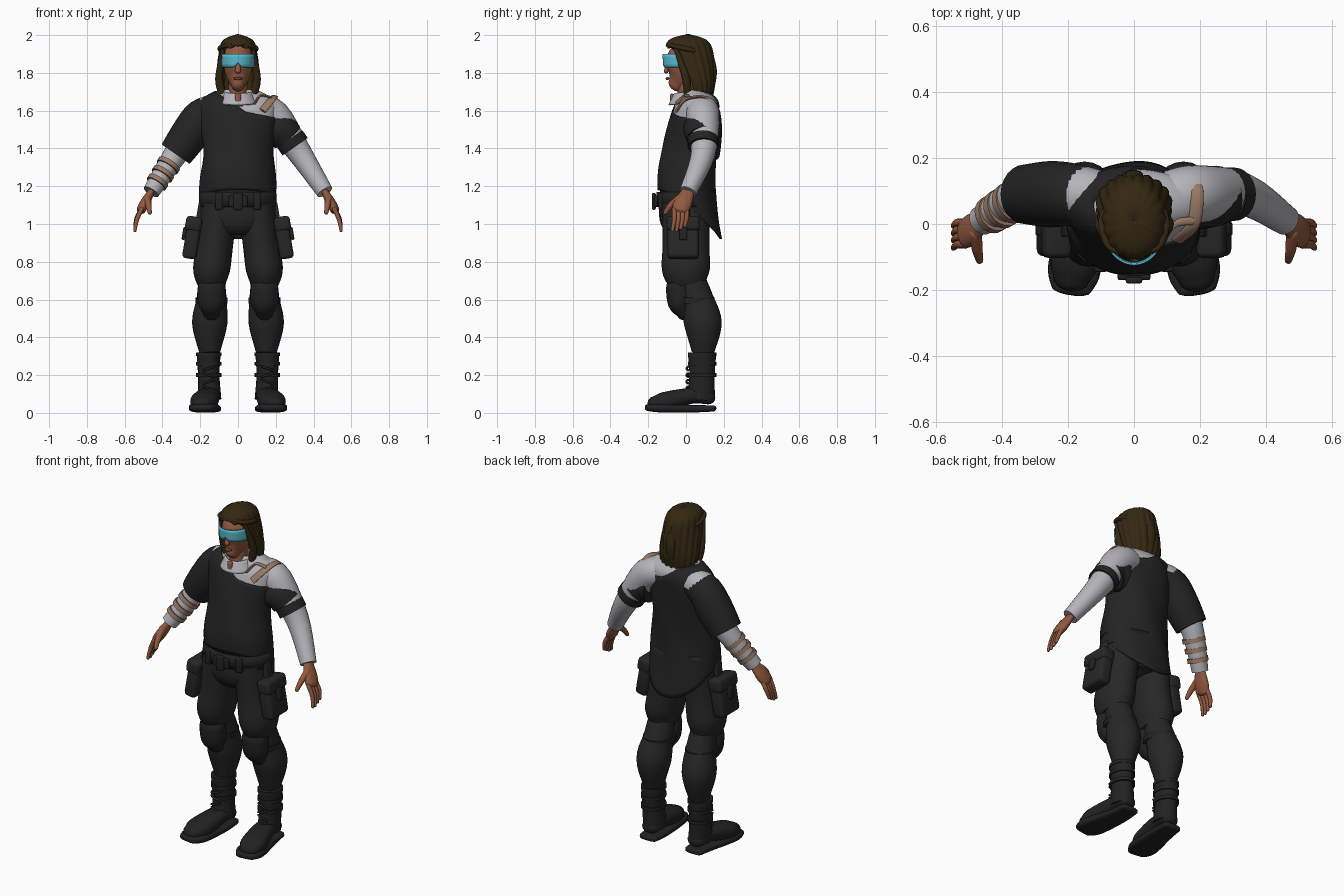
import bpy, bmesh, math
from mathutils import Vector, Matrix

if "Cube" in bpy.data.objects:
    bpy.data.objects.remove(bpy.data.objects["Cube"], do_unlink=True)


def material(name, *rgb):
    mat = bpy.data.materials.new(name)
    mat.use_nodes = True
    mat.diffuse_color = (*rgb, 1)
    mat.node_tree.nodes["Principled BSDF"].inputs["Base Color"].default_value = (*rgb, 1)
    return mat


BLACK = material("black cloth", .017, .017, .018)
DARK = material("charcoal cloth", .02, .02, .02)
BOOT = material("black leather", .016, .016, .016)
WHITE = material("pale shirt cloth", .46, .46, .49)
SKIN = material("skin", .29, .1, .05)
LIP = material("lips", .19, .06, .04)
HAIR = material("brown hair", .035, .021, .006)
TAN = material("tan wrap", .32, .19, .13)
CYAN = material("cyan visor", .1, .52, .66)
X, Y, Z = Matrix.Identity(3)
SIDES = {"left": 1, "right": -1}


def finish(name, bm, mat, thickness=0):
    """Turn a bmesh into a smooth object that keeps its sharp edges."""
    bmesh.ops.recalc_face_normals(bm, faces=bm.faces)
    mesh = bpy.data.meshes.new(name)
    bm.to_mesh(mesh)
    bm.free()
    mesh.materials.append(mat)
    for polygon in mesh.polygons:
        polygon.use_smooth = True
    mesh.set_sharp_from_angle(angle=math.radians(50))
    part = bpy.data.objects.new(name, mesh)
    bpy.context.collection.objects.link(part)
    if thickness:
        modifier = part.modifiers.new("thickness", 'SOLIDIFY')
        modifier.thickness, modifier.offset = thickness, 0


def resample(points, steps=5):
    """Catmull-Rom curve through tuples of any length."""
    curve, last = [], len(points) - 1
    for i in range(last):
        before, start, end, after = (points[min(max(i + k, 0), last)] for k in (-1, 0, 1, 2))
        for j in range(steps):
            t = j / steps
            curve.append([q + t / 2 * (r - p + t * (2*p - 5*q + 4*r - s + t * (3*(q - r) + s - p)))
                          for p, q, r, s in zip(before, start, end, after)])
    return curve + [list(points[-1])]


def tube(name, path, radii, mat, ref=Y, flat=1, side=1, dome=False, power=1, sides=24):
    """Sweep an ellipse along a path: radius along ref, radius * flat across it."""
    rows = resample([(*point, radius) for point, radius in zip(path, radii)])
    centres = [Vector((x * side, y, z)) for x, y, z, radius in rows]
    last = len(rows) - 1
    stations = [(centre, row[3], (centres[min(i + 1, last)] - centres[max(i - 1, 0)]).normalized())
                for i, (centre, row) in enumerate(zip(centres, rows))]
    if dome:
        def cap(station, sign):
            centre, radius, along = station
            angles = [math.radians(degrees) for degrees in (25, 50, 75)]
            return [(centre + along * sign * radius * min(flat, 1) * math.sin(a), radius * math.cos(a), along)
                    for a in angles]
        stations = cap(stations[0], -1)[::-1] + stations + cap(stations[-1], 1)
    bm, rings = bmesh.new(), []
    for centre, radius, along in stations:
        across = (ref - along * ref.dot(along)).normalized()
        other = along.cross(across) * flat
        ring = []
        for k in range(sides):
            turn = math.tau * k / sides
            u, v = (math.copysign(abs(w) ** power, w) for w in (math.cos(turn), math.sin(turn)))
            ring.append(bm.verts.new(centre + (across * u + other * v) * radius))
        rings.append(ring)
    for low, high in zip(rings, rings[1:]):
        for k in range(sides):
            bm.faces.new((low[k], low[k - 1], high[k - 1], high[k]))
    bm.faces.new(rings[0])
    bm.faces.new(rings[-1])
    finish(name, bm, mat)


def band(name, start, end, t, width, radius, mat, **options):
    """Short cuff round the limb that runs from start to end."""
    centre, along = start.lerp(end, t), (end - start).normalized()
    tube(name, [centre, centre + along * width], [radius, radius], mat, **options)


def section_point(sections, a, z, grow=0):
    """Point at angle a (zero is front) on rows of height, centre y, half width, half depth."""
    for low, high in zip(sections, sections[1:]):
        if z <= high[0]:
            break
    t = min(max((z - low[0]) / (high[0] - low[0]), 0), 1)
    centre, width, depth = (p + (q - p) * t for p, q in zip(low[1:], high[1:]))
    return Vector(((width + grow) * math.sin(a), centre - (depth + grow) * math.cos(a), z))


def shell(name, sections, bottom, top, mat, span=180, rows=24, thickness=.008, grow=lambda a, z: 0):
    """Sheet wrapped round the sections between two height rules, up to span degrees each way."""
    bm, grid, cols = bmesh.new(), [], 96
    for i in range(cols + 1):
        a = math.radians(span) * (2 * i / cols - 1)
        low, high = bottom(a), top(a)
        heights = [low + (high - low) * j / rows for j in range(rows + 1)]
        grid.append([bm.verts.new(section_point(sections, a, z, grow(a, z))) for z in heights])
    for left, right in zip(grid, grid[1:]):
        for j in range(rows):
            bm.faces.new((left[j], right[j], right[j + 1], left[j + 1]))
    bmesh.ops.remove_doubles(bm, verts=bm.verts, dist=.0001)
    finish(name, bm, mat, thickness)


def box(name, centre, size, mat, tilt=0, bevel=.008):
    bm = bmesh.new()
    placing = Matrix.Translation(centre) @ Matrix.Rotation(tilt, 4, 'Y') @ Matrix.Diagonal((*size, 1))
    bmesh.ops.create_cube(bm, size=1, matrix=placing)
    bmesh.ops.bevel(bm, geom=bm.edges[:], offset=bevel, segments=3, affect='EDGES', profile=.5)
    finish(name, bm, mat)


# Loose black top hanging off the left shoulder, over a pale shirt
TORSO = resample([(.9, .05, .19, .14), (1.2, 0, .2, .15), (1.4, .02, .18, .14),
                  (1.6, .05, .21, .12), (1.66, .06, .19, .1), (1.72, .04, .08, .06)])


def neckline(p):
    slope = max(1.62 - p.x * .66, 1.6 - p.x * .2)
    return min(slope, 1.7) + (.03 if p.y > .06 and p.x < .1 else 0)


def top_edge(a):
    z = 1.3
    while z < 1.7 and z < neckline(section_point(TORSO, a, z)):
        z += .002
    return z


def back_share(a):
    return (1 - math.cos(a)) / 2


shell("black_top", TORSO, lambda a: 1.18 - .26 * back_share(a) ** 1.5, top_edge, BLACK,
      grow=lambda a, z: .003 * math.sin(5 * a + 14 * z))
shell("pale_undershirt", TORSO, lambda a: 1.4, lambda a: 1.71, WHITE, grow=lambda a, z: -.008)
COLLAR = [(1.63, 0, .1, .09), (1.72, .02, .06, .065)]
shell("shirt_collar", COLLAR, lambda a: 1.63 + .02 * back_share(a), lambda a: 1.69 + .02 * back_share(a), WHITE, rows=6)
box("open_collar_skin", (0, -.075, 1.66), (.03, .02, .06), SKIN)
tube("shoulder_strap", [(.13, -.05, 1.6), (.18, 0, 1.66), (.19, .1, 1.67), (.17, .15, 1.6)], [.02] * 4, TAN, ref=X, flat=.4)
tube("collar_strap", [(.09, -.05, 1.64), (.12, 0, 1.68), (.18, .01, 1.67)], [.012] * 3, TAN, flat=.5)

# Arm and sleeve joints, given for the left side
inner = Vector((.1, .08, 1.6))
shoulder = Vector((.19, .09, 1.57))
elbow = Vector((.33, .09, 1.37))
wrist = Vector((.46, .01, 1.17))
knuckles = Vector((.51, -.03, 1.08))
tube("right_short_sleeve", [inner, shoulder, shoulder.lerp(elbow, .5), elbow], [.08, .095, .1, .09], BLACK, side=-1)
tube("left_dropped_sleeve", [(.16, .08, 1.5), (.22, .08, 1.5), (.26, .09, 1.46)], [.093, .093, .088], BLACK)
band("left_arm_band", shoulder, elbow, .6, .05, .081, BLACK)
for i in range(3):
    band(f"right_forearm_wrap_{i + 1}", elbow, wrist, .25 + .22 * i, .025, .064 - .003 * i, TAN, side=-1)

for label, side in SIDES.items():
    tube(label + "_long_sleeve", [inner, shoulder, elbow, wrist], [.08, .088, .064, .045], WHITE, side=side)
    tube(label + "_palm", [wrist, wrist.lerp(knuckles, .6), knuckles], [.034, .047, .045], SKIN,
         flat=.55, side=side, dome=True)
    for i, finger in enumerate(("little", "ring", "middle", "index")):
        root = knuckles + Y * (.034 - .022 * i)
        length = .09 + .012 * min(i, 2)
        tube(f"{label}_{finger}_finger", [root, root + X * .025 - Z * length / 2, root + X * .036 - Y * .01 - Z * length],
             [.013, .012, .009], SKIN, side=side, dome=True, sides=10)
    tube(label + "_thumb", [(.48, -.03, 1.14), (.474, -.08, 1.1), (.467, -.11, 1.06)], [.02, .016, .011], SKIN,
         ref=X, side=side, dome=True, sides=12)

# Trouser seat and belt
tube("trouser_seat", [(0, 0, 1.2), (0, 0, 1.03), (0, .01, .96)], [.185, .19, .13], DARK, ref=X, flat=.74)
WAIST = [(1.08, 0, .2, .15), (1.17, 0, .195, .15)]
shell("belt", WAIST, lambda a: 1.09, lambda a: 1.17, BOOT, rows=2, thickness=.014)
box("belt_buckle", (0, -.155, 1.12), (.1, .03, .06), BOOT)
box("buckle_plate", (0, -.17, 1.12), (.05, .02, .09), BOOT)

for label, side in SIDES.items():
    # Trouser leg, knee pad and pouch
    leg = dict(ref=X, side=side)
    tube(label + "_thigh", [(.1, 0, 1.1), (.12, 0, .9), (.14, 0, .76), (.14, .01, .68)],
         [.1, .095, .098, .075], DARK, flat=1.3, **leg)
    tube(label + "_lower_trouser", [(.14, .03, .7), (.14, .06, .6), (.15, .09, .47), (.15, .09, .32)],
         [.07, .08, .093, .055], DARK, flat=1.07, **leg)
    tube(label + "_knee_pad", [(.14, -.04, .66), (.14, -.03, .58), (.14, -.01, .53)],
         [.074, .072, .045], BOOT, flat=.9, dome=True, **leg)
    tube(label + "_knee_strap", [(.14, .05, .61), (.14, .05, .58)], [.085] * 2, BOOT, flat=1.2, **leg)
    tilt = -.17 * side
    box(label + "_belt_loop", (.1 * side, -.13, 1.12), (.04, .03, .09), BOOT)
    box(label + "_thigh_pouch", (.243 * side, -.015, .92), (.075, .165, .21), DARK, tilt, .02)
    box(label + "_pouch_flap", (.235 * side, -.015, 1), (.086, .175, .08), DARK, tilt, .02)
    box(label + "_pouch_tab", (.284 * side, -.015, .95), (.02, .04, .07), BOOT, tilt)
    box(label + "_pouch_hanger", (.2 * side, -.01, 1.07), (.03, .06, .09), DARK, tilt)
    # Boot
    tube(label + "_boot_shaft", [(.155, .085, .32), (.155, .085, .2), (.15, .08, .07)], [.064, .057, .062], BOOT,
         flat=1.18, **leg)
    for z in (.19, .25, .3):
        tube(f"{label}_boot_strap_{z}", [(.155, .085, z), (.155, .085, z + .02)], [.067] * 2, BOOT, flat=1.13, **leg)
    foot = [(.15, .12, .08), (.155, .03, .09), (.18, -.11, .06), (.19, -.165, .05)]
    widths = [.05, .06, .073, .055]
    tube(label + "_boot_foot", foot, widths, BOOT, flat=.7, dome=True, power=.85, **leg)
    tube(label + "_boot_sole", [(x, y * 1.2, .035 - z / 7) for x, y, z in foot], [w * 1.1 for w in widths],
         BOOT, flat=.3, dome=True, power=.6, **leg)
    for i in range(4):
        middle = Vector((.155, .012, .13 + .035 * i))
        reach = X * .03 + Z * .01 * (-1) ** i
        tube(f"{label}_boot_lace_{i + 1}", [middle - reach, middle - Y * .01, middle + reach], [.006] * 3, DARK,
             ref=Z, side=side, sides=8)

# Head and visor
tube("neck", [(0, 0, 1.61), (0, .01, 1.68), (0, .01, 1.78)], [.06, .051, .05], SKIN, ref=X, flat=1.1)
tube("face", [(0, -.05, 1.74), (0, -.02, 1.79), (0, 0, 1.87), (0, .01, 1.92)], [.036, .066, .081, .07], SKIN,
     ref=X, flat=1.25, dome=True, sides=32)
tube("nose", [(0, -.09, 1.86), (0, -.105, 1.81)], [.009, .016], SKIN, ref=X, flat=.8, dome=True, sides=12)
tube("lips", [(-.024, -.09, 1.77), (0, -.099, 1.77), (.024, -.09, 1.77)], [.003, .009, .003], LIP, ref=Z, sides=10)
VISOR = [(1.8, -.01, .085, .105), (1.9, -.01, .09, .112)]
shell("visor", VISOR, lambda a: 1.83 + .02 * max(1 - abs(a) * 4, 0), lambda a: 1.9, CYAN, span=74, rows=4, thickness=.006)
shell("visor_strap", VISOR, lambda a: 1.87, lambda a: 1.895, BOOT, span=120, rows=1, thickness=.004)

# Shoulder-length hair, swept back and half tied
LOCKS = resample([(1.65, .07, .095, .06), (1.75, .06, .112, .09), (1.9, .02, .098, .122),
                  (1.97, .01, .078, .1), (2, .01, .005, .005)])


def hair_edge(a):
    degrees = abs(math.degrees(a))
    forehead = 1.94 - .03 * min(degrees / 62, 1) ** 2
    return forehead - .25 * min(max(degrees - 62, 0) / 14, 1) + .005 * math.sin(11 * abs(a))


shell("hair", LOCKS, hair_edge, lambda a: 2, HAIR, thickness=.012,
      grow=lambda a, z: .0035 * math.sin(18 * abs(a) + 12 * z) * min((2 - z) * 12, 1) - .004)
for label, side in SIDES.items():
    tube(label + "_hair_twist", [(.03, -.09, 1.95), (.08, -.06, 1.94), (.09, .03, 1.92), (0, .14, 1.88)],
         [.009, .012, .014, .013], HAIR, ref=Z, side=side, sides=10)
    tube(label + "_face_lock", [(.08, -.05, 1.92), (.1, 0, 1.77), (.08, .01, 1.68)], [.012, .021, .02], HAIR,
         side=side, dome=True, sides=12)
tube("hair_tail", [(0, .135, 1.89), (0, .147, 1.8), (0, .135, 1.68)], [.02, .028, .012], HAIR, ref=X, flat=.6, dome=True)
